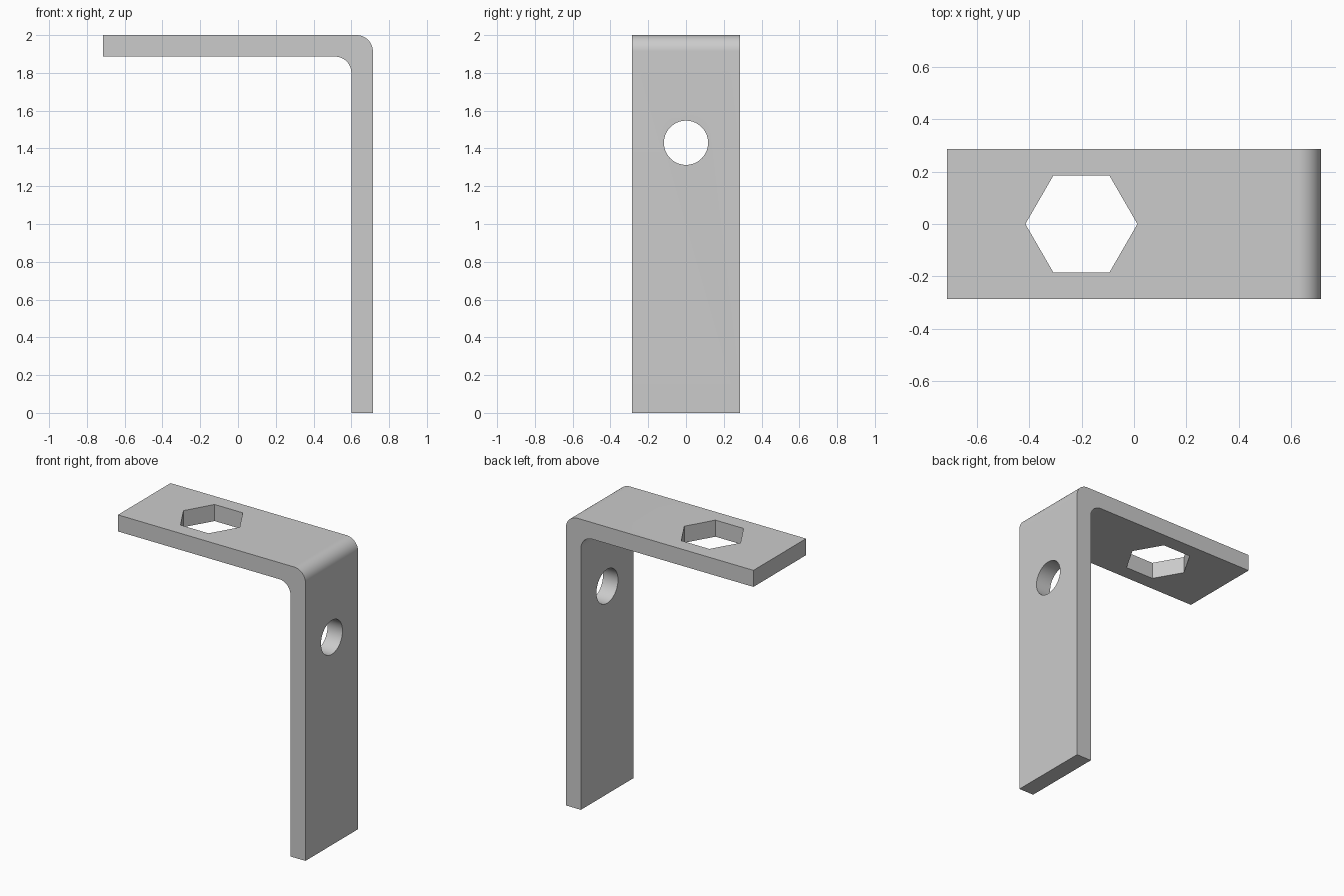
import bpy, bmesh, math

cube = bpy.data.objects.get("Cube")
if cube:
    bpy.data.objects.remove(cube, do_unlink=True)

HALF_LENGTH, HALF_WIDTH, HEIGHT = 0.714, 0.286, 2.0
THICK, BEND = 0.114, 0.086

steel = bpy.data.materials.new("grey_steel")
steel.use_nodes = True
colour = (0.6, 0.6, 0.6, 1)
steel.diffuse_color = colour
steel.node_tree.nodes["Principled BSDF"].inputs["Base Color"].default_value = colour


def bend(cx, cz, steps=16):
    """Quarter arc from straight up round to +x."""
    angles = [math.pi / 2 * (1 - i / steps) for i in range(steps + 1)]
    return [(cx + BEND * math.cos(a), cz + BEND * math.sin(a)) for a in angles]


# Bent strip: L-shaped side profile with rounded corners, extruded across y
inner_x, inner_z = HALF_LENGTH - THICK, HEIGHT - THICK
profile = [(-HALF_LENGTH, inner_z), (-HALF_LENGTH, HEIGHT)]
profile += bend(HALF_LENGTH - BEND, HEIGHT - BEND)
profile += [(HALF_LENGTH, 0), (inner_x, 0)]
profile += reversed(bend(inner_x - BEND, inner_z - BEND))

bm = bmesh.new()
face = bm.faces.new([bm.verts.new((x, -HALF_WIDTH, z)) for x, z in profile])
extruded = bmesh.ops.extrude_face_region(bm, geom=[face])["geom"]
bmesh.ops.translate(bm, vec=(0, 2 * HALF_WIDTH, 0),
                    verts=[g for g in extruded if isinstance(g, bmesh.types.BMVert)])
bmesh.ops.recalc_face_normals(bm, faces=bm.faces)
mesh = bpy.data.meshes.new("angle_bracket")
bm.to_mesh(mesh)
bm.free()
mesh.materials.append(steel)
bracket = bpy.data.objects.new("angle_bracket", mesh)
bpy.context.collection.objects.link(bracket)


def cut_hole(name, sides, radius, location, rotation):
    bpy.ops.mesh.primitive_cylinder_add(vertices=sides, radius=radius, depth=3 * THICK,
                                        location=location, rotation=rotation)
    cutter = bpy.context.object
    cutter.name = name
    cutter.hide_render = True
    cutter.data.materials.append(steel)
    bpy.ops.object.select_all(action="DESELECT")
    bpy.context.view_layer.objects.active = bracket
    bracket.select_set(True)
    mod = bracket.modifiers.new(name, "BOOLEAN")
    mod.operation, mod.solver, mod.object = "DIFFERENCE", "EXACT", cutter
    bpy.ops.object.modifier_apply(modifier=name)
    bpy.data.objects.remove(cutter, do_unlink=True)


# Hexagonal hole in the top arm, with corners pointing along x
cut_hole("hex_hole", 6, 0.214, (-0.201, 0, HEIGHT - THICK / 2), (0, 0, math.pi / 2))
# Round bolt hole in the upright arm
cut_hole("bolt_hole", 64, 0.117, (HALF_LENGTH - THICK / 2, 0, 1.43), (0, math.pi / 2, 0))

bpy.ops.object.shade_smooth_by_angle(angle=math.radians(30))
